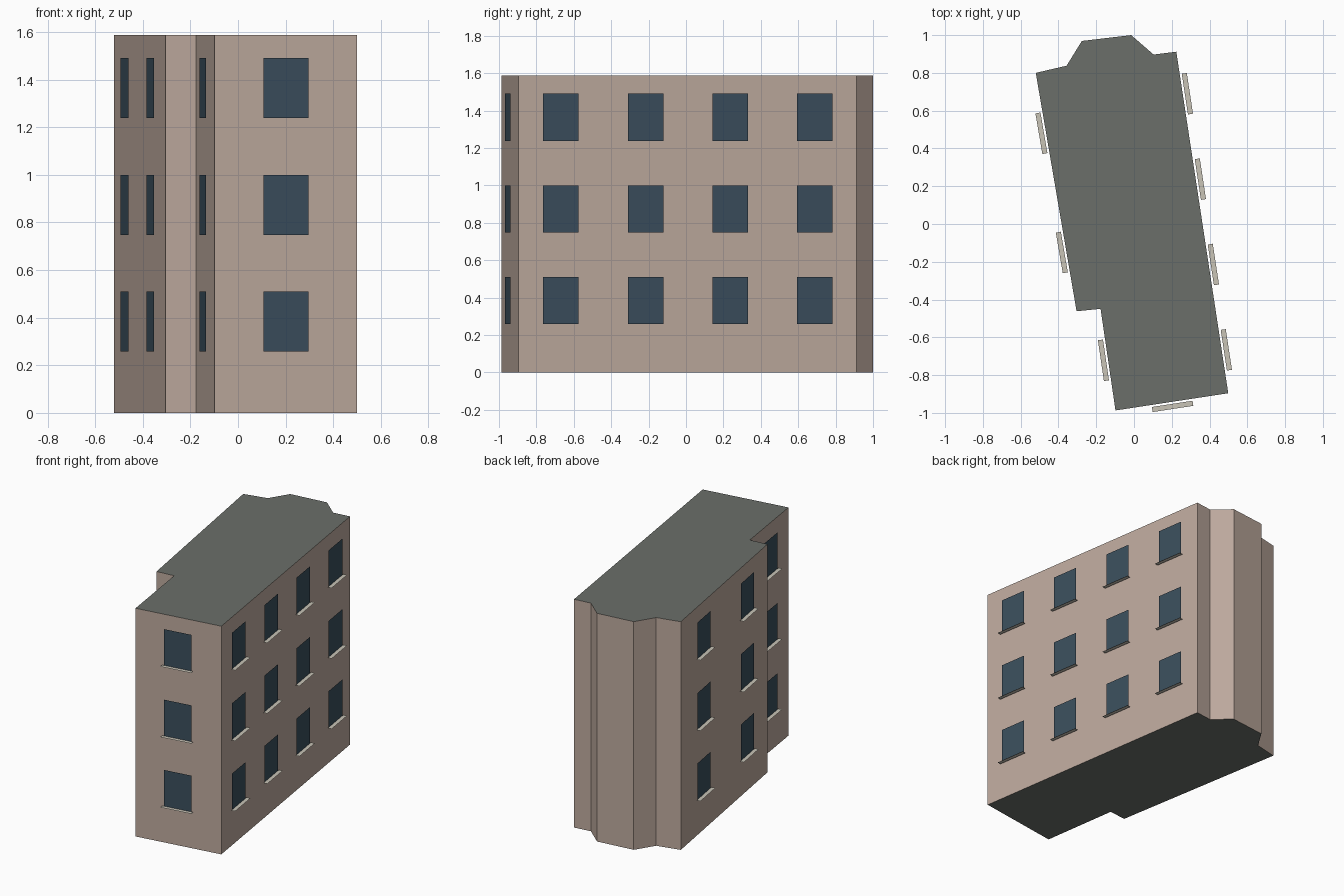
import bpy
from mathutils import Vector

if "Cube" in bpy.data.objects:
    bpy.data.objects.remove(bpy.data.objects["Cube"])

HEIGHT = 1.588
# Footprint corners, counter-clockwise from above
FOOT = [(-0.52, 0.80), (-0.304, -0.462), (-0.177, -0.449), (-0.098, -0.987),
        (0.499, -0.896), (0.224, 0.912), (0.104, 0.897), (-0.015, 1.0),
        (-0.276, 0.969), (-0.357, 0.838)]
# Wall (by first corner index) -> number of window columns
WINDOW_COLUMNS = {0: 2, 2: 1, 3: 1, 4: 4}
SILL_Z = [0.258, 0.747, 1.238]
WIN_W, WIN_H, SILL_W, SILL_D, GAP = 0.192, 0.252, 0.218, 0.027, 0.011


def material(name, rgb):
    m = bpy.data.materials.new(name)
    m.diffuse_color = (*rgb, 1)
    m.use_nodes = True
    m.node_tree.nodes["Principled BSDF"].inputs["Base Color"].default_value = m.diffuse_color
    return m


def mesh_object(name, verts, faces, mats):
    me = bpy.data.meshes.new(name)
    me.from_pydata([tuple(v) for v in verts], [], faces)
    for m in mats:
        me.materials.append(m)
    ob = bpy.data.objects.new(name, me)
    bpy.context.collection.objects.link(ob)
    return ob


wall_mat = material("wall", (0.51, 0.40, 0.34))
roof_mat = material("roof", (0.147, 0.159, 0.144))
glass_mat = material("glass", (0.042, 0.076, 0.107))
sill_mat = material("sill", (0.58, 0.55, 0.47))

# Building body: extruded footprint with flat roof and base
n = len(FOOT)
verts = [(x, y, z) for z in (0, HEIGHT) for x, y in FOOT]
faces = [(i, (i + 1) % n, (i + 1) % n + n, i + n) for i in range(n)]
faces += [tuple(range(n, 2 * n)), tuple(reversed(range(n)))]
body = mesh_object("building_body", verts, faces, [wall_mat, roof_mat])
for p in body.data.polygons[n:]:
    p.material_index = 1

# Windows and sills: thin panels just off the walls
up = Vector((0, 0, 1))
for wall, count in WINDOW_COLUMNS.items():
    a = Vector((*FOOT[wall], 0))
    b = Vector((*FOOT[(wall + 1) % n], 0))
    along = (b - a).normalized()
    out = along.cross(up)
    for col in range(count):
        for floor, z in enumerate(SILL_Z):
            base = a.lerp(b, (col + 0.5) / count) + out * GAP + up * z
            tag = f"{wall}_{col}_{floor}"
            w, s = along * WIN_W / 2, along * SILL_W / 2
            mesh_object("window_" + tag,
                        [base - w, base + w, base + w + up * WIN_H, base - w + up * WIN_H],
                        [(0, 1, 2, 3)], [glass_mat])
            edge = base + out * SILL_D
            mesh_object("sill_" + tag, [edge - s, edge + s, base + s, base - s],
                        [(0, 1, 2, 3)], [sill_mat])
